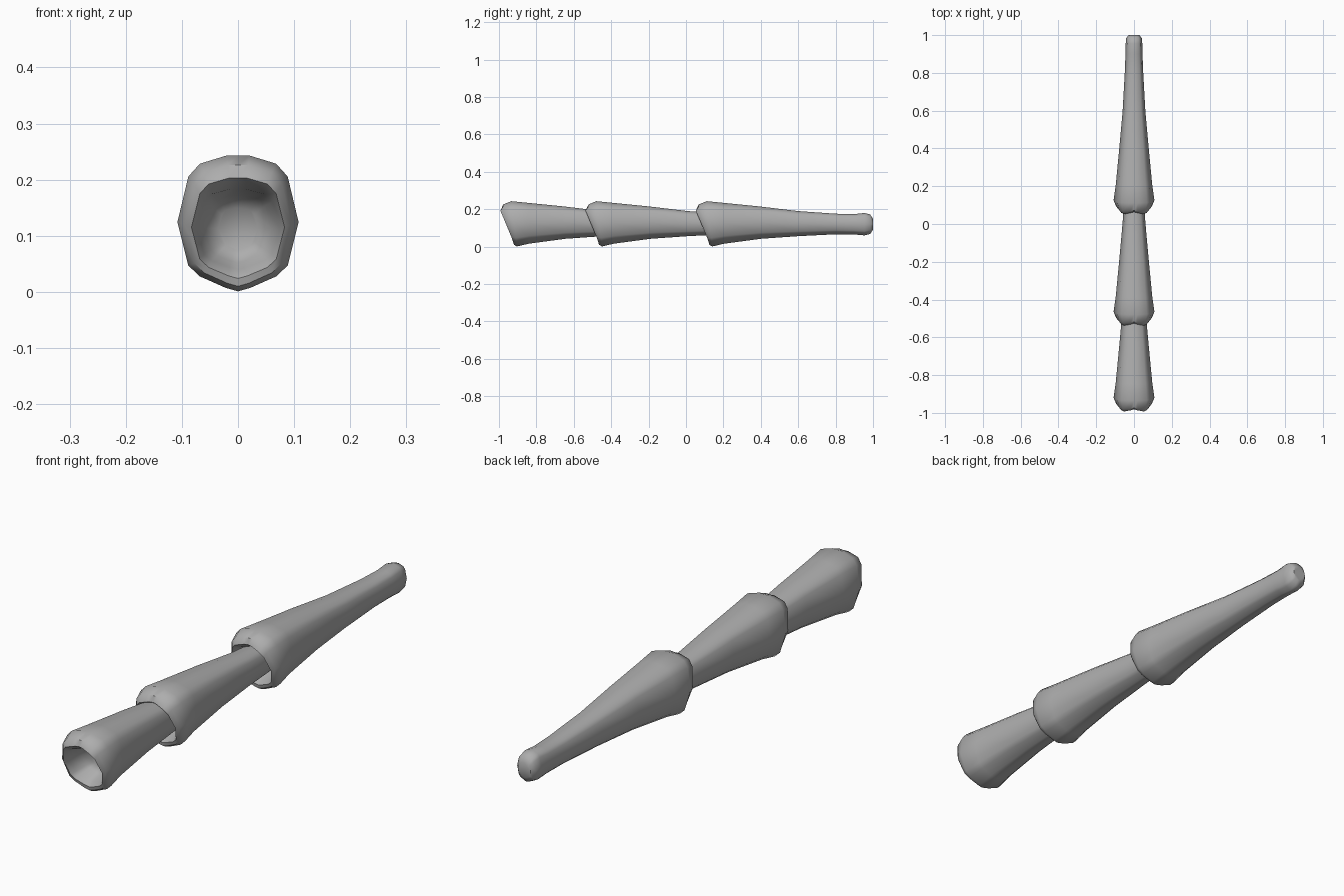
import bpy, bmesh

grey = bpy.data.materials.new("plain grey")
grey.diffuse_color = (0.42, 0.42, 0.42, 1)

# Half cross-section, x and height as fractions: rounded top to keeled bottom
HALF = [(0, 1.0), (0.19, 1.0), (0.63, 0.94), (0.82, 0.845), (1.0, 0.51),
        (0.82, 0.19), (0.63, 0.11), (0.2, 0.025), (0, 0.0)]
SECTION = HALF + [(-x, t) for x, t in HALF[-2:0:-1]]

# Rings: y at top, y at bottom, z top, z bottom, half width, dip at top centre
RINGS = [
    (0.135, 0.150, 0.150, 0.075, 0.035, 0),      # cavity back
    (0.110, 0.135, 0.172, 0.052, 0.060, 0),
    (0.035, 0.092, 0.183, 0.040, 0.074, 0.012),  # cavity mouth
    (0.003, 0.078, 0.203, 0.024, 0.083, 0.016),  # rim
    (0.018, 0.080, 0.226, 0.010, 0.095, 0.008),
    (0.066, 0.096, 0.243, 0.001, 0.108, 0),      # widest collar
    (0.155, 0.160, 0.234, 0.016, 0.097, 0),
    (0.355, 0.355, 0.214, 0.042, 0.078, 0),      # tapering shaft
    (0.555, 0.555, 0.190, 0.056, 0.060, 0),
    (0.755, 0.755, 0.176, 0.066, 0.049, 0),
    (0.855, 0.855, 0.174, 0.065, 0.045, 0),
    (0.910, 0.910, 0.180, 0.060, 0.044, 0),      # knobbed tip
    (0.940, 0.940, 0.172, 0.068, 0.041, 0),
    (0.955, 0.955, 0.148, 0.090, 0.028, 0),
]


def segment(name, start):
    bm = bmesh.new()
    loops = []
    for yt, yb, zt, zb, w, dip in RINGS:
        loop = []
        for x, t in SECTION:
            y = yb + (yt - yb) * t
            if t == 1.0:
                y += dip * (1 if x == 0 else 0.7)
            loop.append(bm.verts.new((x * w, start + y, zb + (zt - zb) * t)))
        loops.append(loop)
    n = len(SECTION)
    for a, b in zip(loops, loops[1:]):
        for i in range(n):
            j = (i + 1) % n
            bm.faces.new((a[i], a[j], b[j], b[i]))
    bm.faces.new(loops[0])
    bm.faces.new(loops[-1])
    bmesh.ops.recalc_face_normals(bm, faces=bm.faces)
    me = bpy.data.meshes.new(name)
    bm.to_mesh(me)
    bm.free()
    me.materials.append(grey)
    ob = bpy.data.objects.new(name, me)
    bpy.context.collection.objects.link(ob)
    bpy.ops.object.select_all(action='DESELECT')
    ob.select_set(True)
    bpy.context.view_layer.objects.active = ob
    bpy.ops.object.shade_smooth_by_angle(angle=0.8)


# Three identical nested segments
for part, start in (("front_segment", -1.0), ("middle_segment", -0.545), ("end_segment", 0.045)):
    segment(part, start)
